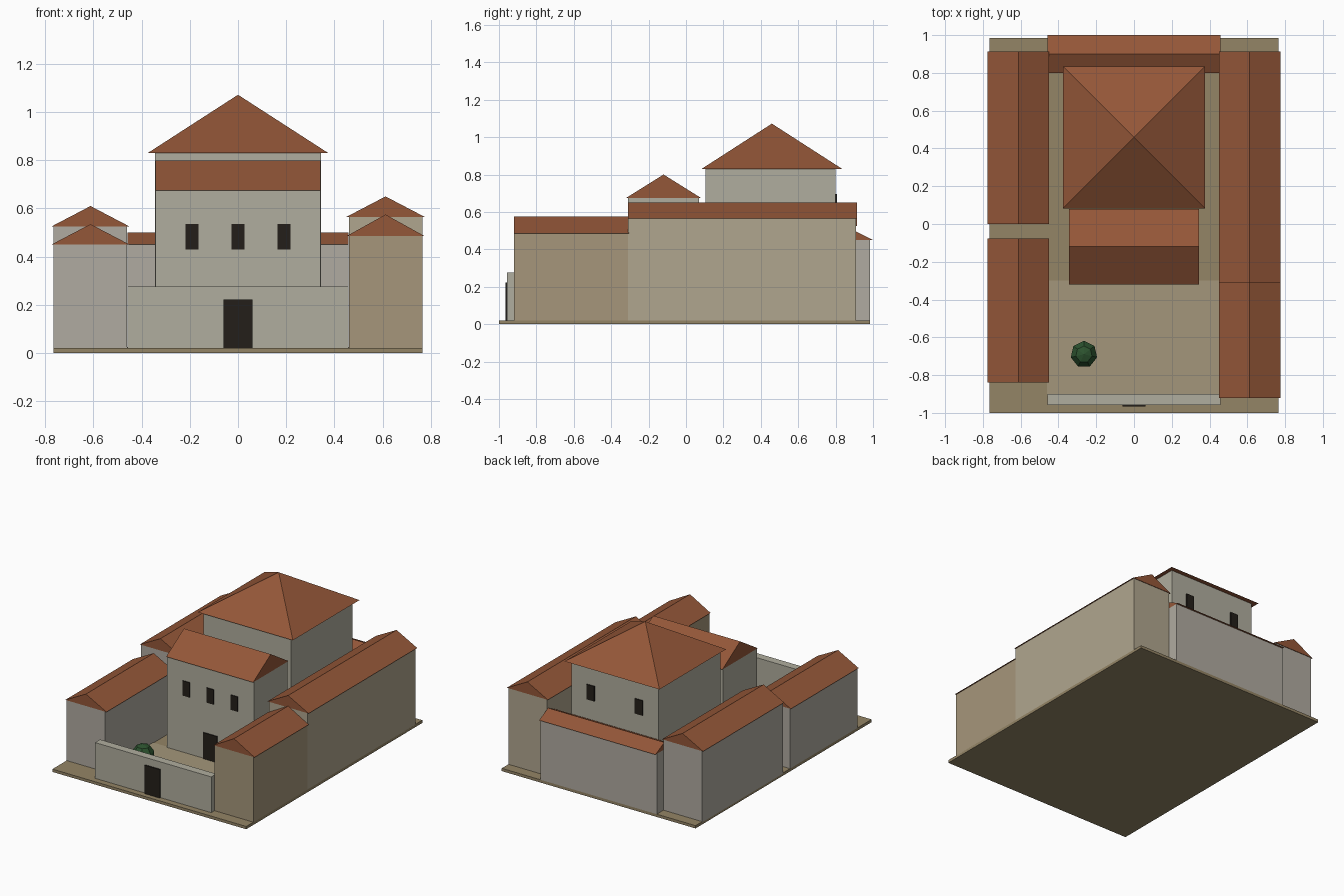
import bpy, bmesh

if "Cube" in bpy.data.objects:
    bpy.data.objects.remove(bpy.data.objects["Cube"])


def material(name, rgb):
    m = bpy.data.materials.new(name)
    lin = [c / 12.92 if c < 0.04 else ((c + 0.055) / 1.055) ** 2.4 for c in rgb]
    m.diffuse_color = (*lin, 1)
    m.use_nodes = True
    m.node_tree.nodes["Principled BSDF"].inputs["Base Color"].default_value = m.diffuse_color
    return m


ROOF = material("clay_tile", (0.58, 0.34, 0.22))
GREY = material("grey_plaster", (0.69, 0.67, 0.63))
PALE = material("pale_plaster", (0.69, 0.68, 0.62))
SAND = material("sand_plaster", (0.69, 0.65, 0.56))
TAN = material("tan_plaster", (0.65, 0.59, 0.48))
EARTH = material("earth", (0.58, 0.52, 0.40))
PAVING = material("paving", (0.64, 0.59, 0.48))
DARK = material("dark_opening", (0.14, 0.12, 0.10))
LEAF = material("leaf", (0.17, 0.32, 0.18))
BARK = material("bark", (0.35, 0.25, 0.17))


def mesh_object(name, verts, faces, mat):
    me = bpy.data.meshes.new(name)
    me.from_pydata(verts, [], faces)
    bm = bmesh.new()
    bm.from_mesh(me)
    bmesh.ops.recalc_face_normals(bm, faces=bm.faces)
    bm.to_mesh(me)
    bm.free()
    me.materials.append(mat)
    ob = bpy.data.objects.new(name, me)
    bpy.context.collection.objects.link(ob)
    return ob


def box(name, x0, x1, y0, y1, z0, z1, mat):
    verts = [(x, y, z) for z in (z0, z1) for x, y in ((x0, y0), (x1, y0), (x1, y1), (x0, y1))]
    faces = [(0, 1, 2, 3), (4, 5, 6, 7)] + [(i, (i + 1) % 4, (i + 1) % 4 + 4, i + 4) for i in range(4)]
    return mesh_object(name, verts, faces, mat)


def gable(name, x0, x1, y0, y1, eave, ridge, along_y):
    xm, ym = (x0 + x1) / 2, (y0 + y1) / 2
    base = [(x0, y0, eave), (x1, y0, eave), (x1, y1, eave), (x0, y1, eave)]
    if along_y:
        top = [(xm, y0, ridge), (xm, y1, ridge)]
        faces = [(0, 1, 4), (2, 3, 5), (1, 2, 5, 4), (3, 0, 4, 5)]
    else:
        top = [(x0, ym, ridge), (x1, ym, ridge)]
        faces = [(0, 3, 4), (1, 2, 5), (0, 1, 5, 4), (2, 3, 4, 5)]
    return mesh_object(name, base + top, faces + [(0, 1, 2, 3)], ROOF)


# Ground slab and courtyard paving
box("ground_slab", -0.765, 0.765, -1, 0.985, 0, 0.02, EARTH)
box("courtyard_paving", -0.46, 0.46, -0.91, -0.30, 0.01, 0.024, PAVING)

# Four side wings
wings = [
    ("left_front_wing", -1, -0.84, -0.08, 0.45, 0.535, GREY),
    ("left_back_wing", -1, 0.0, 0.91, 0.525, 0.61, GREY),
    ("right_front_wing", 1, -0.92, -0.31, 0.485, 0.575, TAN),
    ("right_back_wing", 1, -0.31, 0.91, 0.565, 0.65, SAND),
]
for name, side, y0, y1, eave, ridge, mat in wings:
    xa, xb = sorted((side * 0.46, side * 0.765))
    box(name + "_walls", xa, xb, y0, y1, 0.015, eave, mat)
    gable(name + "_roof", xa - 0.01, xb + 0.01, y0, y1 + 0.004, eave, ridge, True)

# Rear wing closing the plot
box("rear_wing_walls", -0.459, 0.459, 0.815, 0.985, 0.015, 0.45, GREY)
gable("rear_wing_roof", -0.459, 0.459, 0.80, 1.0, 0.45, 0.50, False)

# Front hall
box("front_hall_walls", -0.343, 0.343, -0.31, 0.07, 0.015, 0.675, PALE)
gable("front_hall_roof", -0.343, 0.343, -0.32, 0.08, 0.675, 0.80, False)

# Main tower with pyramid roof
box("tower_walls", -0.345, 0.345, 0.105, 0.80, 0.015, 0.83, PALE)
mesh_object("tower_roof",
            [(-0.375, 0.083, 0.83), (0.375, 0.083, 0.83), (0.375, 0.835, 0.83), (-0.375, 0.835, 0.83), (0, 0.459, 1.072)],
            [(0, 1, 2, 3), (0, 1, 4), (1, 2, 4), (2, 3, 4), (3, 0, 4)], ROOF)

# Street wall
box("street_wall", -0.459, 0.459, -0.957, -0.90, 0.015, 0.275, PALE)

# Doors and windows
box("street_gate", -0.06, 0.06, -0.966, -0.95, 0.02, 0.223, DARK)
box("hall_door", -0.055, 0.055, -0.317, -0.30, 0.02, 0.21, DARK)
for i, x in enumerate((-0.19, 0, 0.19)):
    box(f"hall_window_{i + 1}", x - 0.027, x + 0.027, -0.316, -0.30, 0.43, 0.536, DARK)
for i, x in enumerate((-0.19, 0.19)):
    box(f"tower_rear_window_{i + 1}", x - 0.03, x + 0.03, 0.79, 0.807, 0.59, 0.697, DARK)

# Courtyard tree
bpy.ops.mesh.primitive_uv_sphere_add(segments=7, ring_count=5, radius=0.075, location=(-0.265, -0.69, 0.14))
crown = bpy.context.object
crown.name = "tree_crown"
crown.data.materials.append(LEAF)
bpy.ops.mesh.primitive_cylinder_add(vertices=6, radius=0.015, depth=0.09, location=(-0.265, -0.69, 0.06))
trunk = bpy.context.object
trunk.name = "tree_trunk"
trunk.data.materials.append(BARK)
